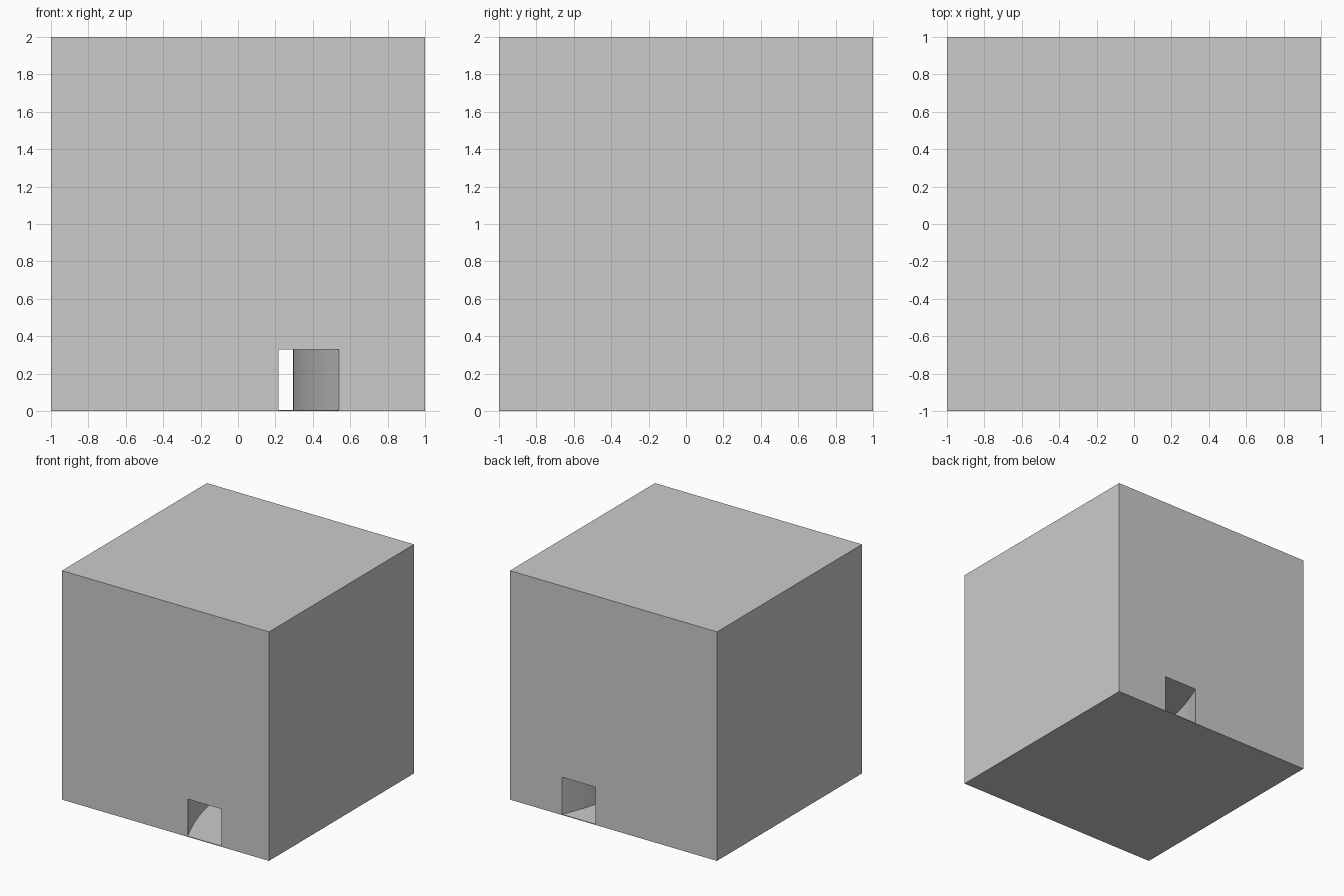
import bpy, bmesh, math

if "Cube" in bpy.data.objects:
    bpy.data.objects.remove(bpy.data.objects["Cube"])

# Solid cube block
bpy.ops.mesh.primitive_cube_add(size=2, location=(0, 0, 1))
block = bpy.context.object
block.name = "block"

# Bowed tunnel cutter: a square section following a shallow arc front to back
R, APEX_Y, APEX_X = 2.351, 0.047, 0.295
WIDTH, Z0, Z1, N = 0.325, 0.006, 0.33, 32
bm = bmesh.new()
rings = []
for i in range(N + 1):
    y = -1.06 + 2.12 * i / N
    x = APEX_X + R - math.sqrt(R * R - (y - APEX_Y) ** 2)
    rings.append([bm.verts.new(p) for p in (
        (x - WIDTH, y, Z0), (x, y, Z0), (x, y, Z1), (x - WIDTH, y, Z1))])
for a, b in zip(rings, rings[1:]):
    for k in range(4):
        j = (k + 1) % 4
        bm.faces.new((a[k], a[j], b[j], b[k]))
bm.faces.new(rings[0])
bm.faces.new(rings[-1])
bmesh.ops.recalc_face_normals(bm, faces=bm.faces)
mesh = bpy.data.meshes.new("tunnel_cutter")
bm.to_mesh(mesh)
bm.free()
cutter = bpy.data.objects.new("tunnel_cutter", mesh)
bpy.context.collection.objects.link(cutter)
cutter.hide_render = True

# Cut the tunnel, then remove the cutter
mod = block.modifiers.new("tunnel", 'BOOLEAN')
mod.operation = 'DIFFERENCE'
mod.solver = 'EXACT'
mod.object = cutter
bpy.context.view_layer.objects.active = block
bpy.ops.object.modifier_apply(modifier=mod.name)
bpy.data.objects.remove(cutter)

# Smooth the curved tunnel walls, keep the box edges sharp
block.select_set(True)
bpy.ops.object.shade_smooth_by_angle(angle=math.radians(30))
